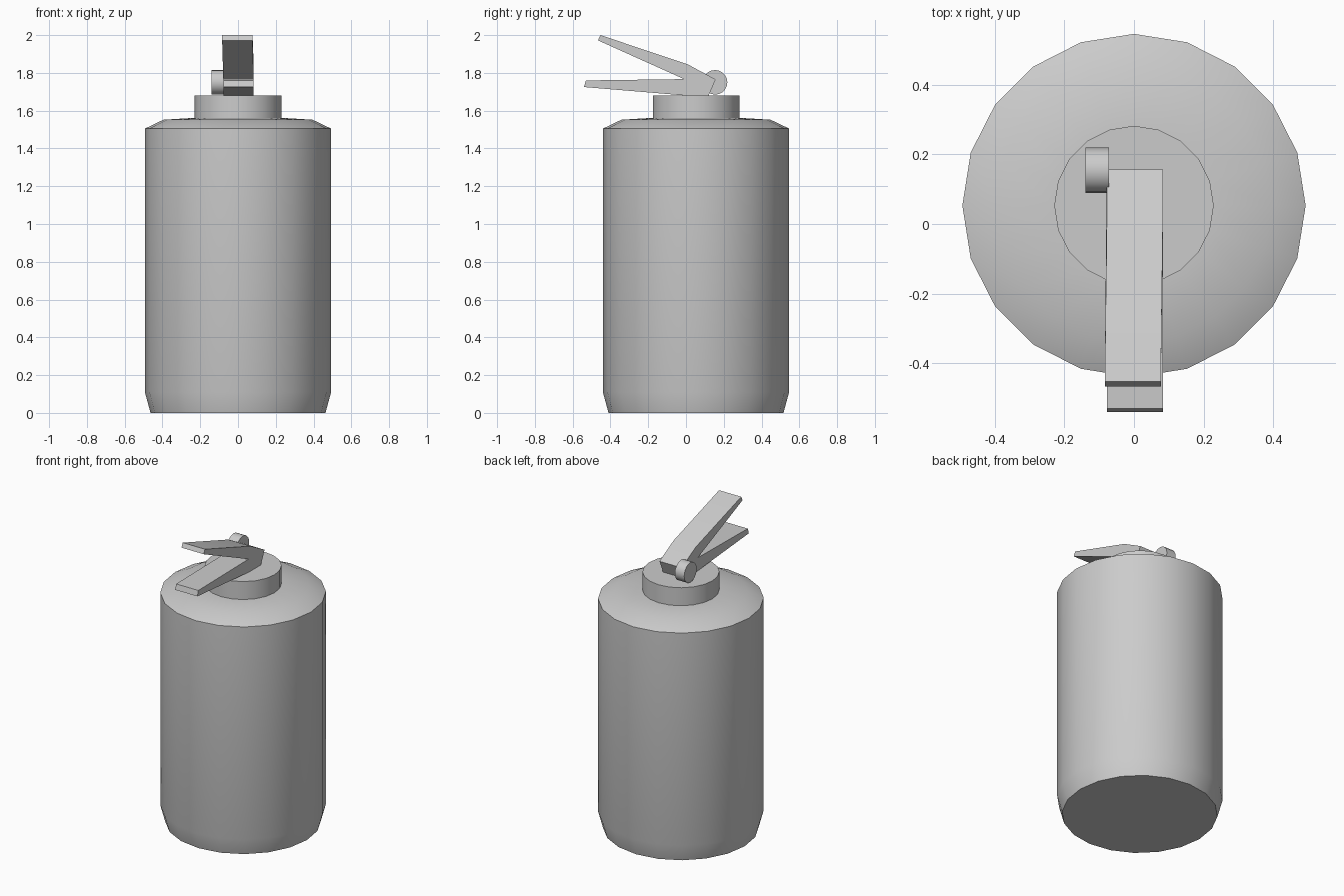
import bpy, bmesh, math

if "Cube" in bpy.data.objects:
    bpy.data.objects.remove(bpy.data.objects["Cube"])

SIDES = 20


def make_object(name, bm):
    bmesh.ops.recalc_face_normals(bm, faces=bm.faces)
    mesh = bpy.data.meshes.new(name)
    bm.to_mesh(mesh)
    bm.free()
    obj = bpy.data.objects.new(name, mesh)
    bpy.context.collection.objects.link(obj)
    bpy.ops.object.select_all(action='DESELECT')
    bpy.context.view_layer.objects.active = obj
    obj.select_set(True)
    bpy.ops.object.shade_smooth_by_angle(angle=math.radians(30))
    return obj


def lathe(name, profile, location):
    """Revolve (radius, height) points around z and cap both ends."""
    bm = bmesh.new()
    rings = [[bm.verts.new((r * math.cos(math.tau * i / SIDES),
                            r * math.sin(math.tau * i / SIDES), z))
              for i in range(SIDES)] for r, z in profile]
    for low, high in zip(rings, rings[1:]):
        for i in range(SIDES):
            j = (i + 1) % SIDES
            bm.faces.new((low[i], low[j], high[j], high[i]))
    bm.faces.new(rings[0][::-1])
    bm.faces.new(rings[-1])
    obj = make_object(name, bm)
    obj.location = location
    return obj


# Tank with tapered foot, sloped shoulder and valve collar
lathe("tank", [(0.463, 0), (0.493, 0.11), (0.493, 1.505), (0.395, 1.552),
               (0.229, 1.562), (0.229, 1.68)], (0, 0.053, 0))

# Forked squeeze handle: side profile (y, z), extruded across x
fork = [(-0.54, 1.725), (0.0, 1.68), (0.12, 1.68), (0.157, 1.765),
        (0.01, 1.845), (-0.453, 2.0), (-0.466, 1.972),
        (-0.01, 1.767), (-0.53, 1.76)]
bm = bmesh.new()
face = bm.faces.new([bm.verts.new((-0.078, y, z)) for y, z in fork])
ext = bmesh.ops.extrude_face_region(bm, geom=[face])
bmesh.ops.translate(bm, vec=(0.161, 0, 0),
                    verts=[g for g in ext["geom"] if isinstance(g, bmesh.types.BMVert)])
for v in bm.verts:  # upper lever leans slightly sideways
    if v.co.z > 1.9:
        v.co.x -= 0.006
make_object("squeeze_handle", bm)

# Round gauge on the left of the handle
gauge = lathe("pressure_gauge", [(0.065, 0), (0.065, 0.068)], (-0.14, 0.154, 1.75))
gauge.rotation_euler = (0, math.pi / 2, 0)
